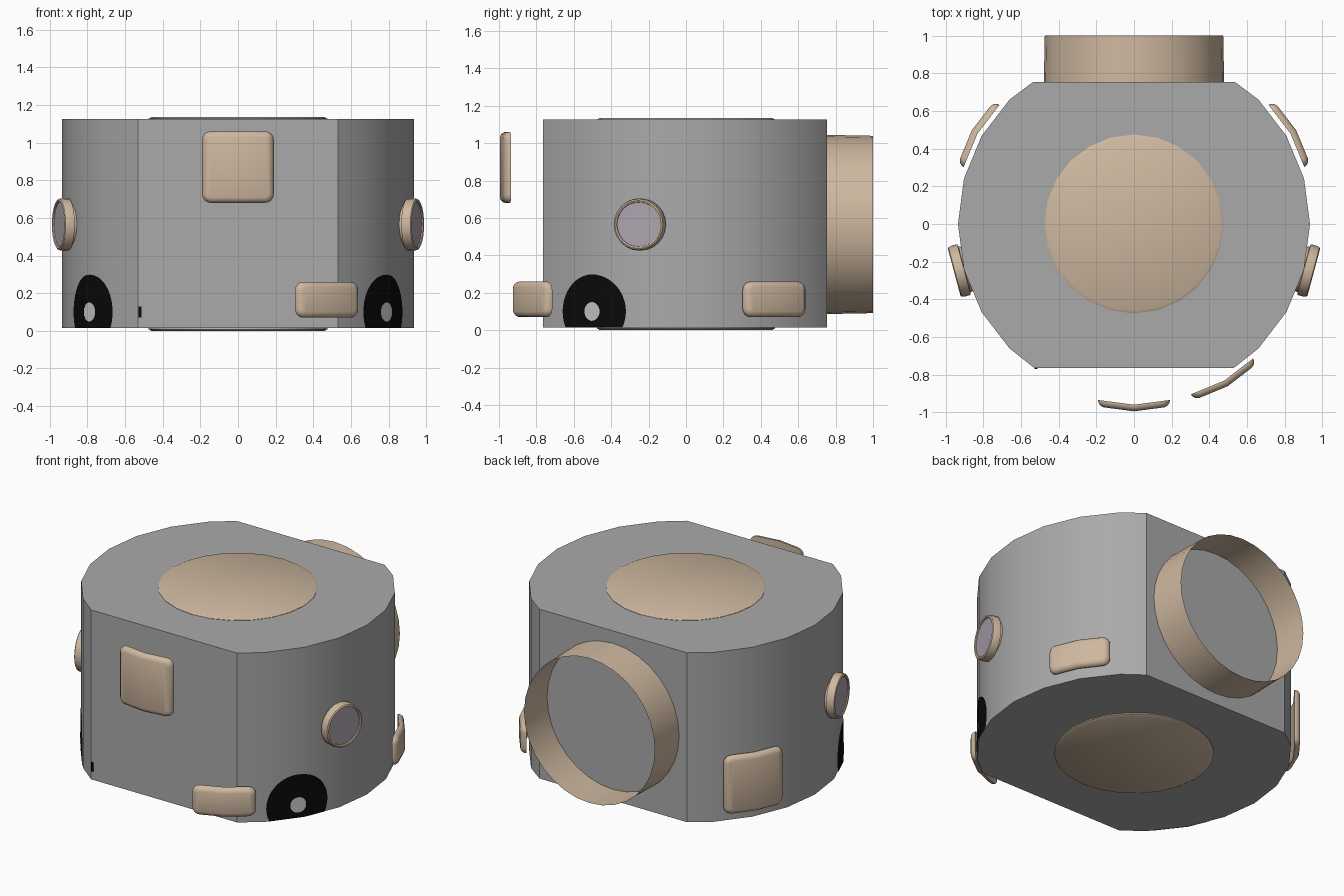
import bpy, bmesh, math
from mathutils import Matrix, Vector

if "Cube" in bpy.data.objects:
    bpy.data.objects.remove(bpy.data.objects["Cube"])


def material(name, rgb):
    m = bpy.data.materials.new(name)
    m.diffuse_color = (*rgb, 1)
    m.use_nodes = True
    m.node_tree.nodes["Principled BSDF"].inputs["Base Color"].default_value = m.diffuse_color
    return m


GREY = material("hull grey", (0.40, 0.40, 0.40))
TAN = material("tan trim", (0.62, 0.48, 0.35))
BLACK = material("black", (0.003, 0.003, 0.003))
LENS = material("lilac grey glass", (0.42, 0.37, 0.43))
HUB = material("light grey", (0.58, 0.58, 0.58))

R, FRONT, BACK, Z0, Z1 = 0.935, -0.765, 0.755, 0.015, 1.125


def finish(name, bm, mat, recalc=True):
    if recalc:
        bmesh.ops.recalc_face_normals(bm, faces=bm.faces)
    me = bpy.data.meshes.new(name)
    bm.to_mesh(me)
    bm.free()
    me.materials.append(mat)
    for p in me.polygons:
        p.use_smooth = True
    me.set_sharp_from_angle(angle=math.radians(32))
    ob = bpy.data.objects.new(name, me)
    bpy.context.collection.objects.link(ob)
    return ob


def skin(bm, loops, cap_start=True, cap_end=True):
    """Bridge closed point loops of equal length."""
    rows = [[bm.verts.new(p) for p in lp] for lp in loops]
    n = len(rows[0])
    for a, b in zip(rows, rows[1:]):
        for i in range(n):
            j = (i + 1) % n
            bm.faces.new((a[i], a[j], b[j], b[i]))
    if cap_start:
        bm.faces.new(rows[0][::-1])
    if cap_end:
        bm.faces.new(rows[-1])


def radial(deg):
    """Frame whose x is tangential, y is up and z points outwards."""
    a = math.radians(deg)
    d = Vector((math.cos(a), math.sin(a), 0))
    t = Vector((-math.sin(a), math.cos(a), 0))
    return Matrix((t, (0, 0, 1), d)).transposed().to_4x4()


def lathe(name, profile, mat, frame, caps=(True, True), sides=24):
    bm = bmesh.new()
    skin(bm, [[(r * math.cos(2 * math.pi * i / sides), r * math.sin(2 * math.pi * i / sides), h)
               for i in range(sides)] for r, h in profile], *caps)
    bm.transform(frame)
    return finish(name, bm, mat, recalc=any(caps))


# hull: 24-sided drum cut flat at front and back
arc = [(R * math.cos(math.radians(k * 15)), R * math.sin(math.radians(k * 15))) for k in range(-3, 4)]
outline = [(0.53, FRONT)] + arc + [(0.535, BACK)]
outline += [(-x, y) for x, y in reversed(outline)]
bm = bmesh.new()
skin(bm, [[(x, y, z) for x, y in outline] for z in (Z0, Z1)])
finish("hull", bm, GREY)

# round hatches on top and underneath
lathe("top_hatch", [(0.475, Z1 - 0.01), (0.475, Z1 + 0.002), (0.46, Z1 + 0.01)], TAN, Matrix())
lathe("bottom_hatch", [(0.46, 0), (0.475, 0.008), (0.475, Z0 + 0.01)], TAN, Matrix())

# open collar at the back
lathe("back_collar", [(0.479, BACK), (0.474, 1.0)], TAN,
      Matrix.Translation((0, 0, 0.565)) @ radial(90), (False, False), 32)

# portholes on both sides
for side, deg in (("right", -15), ("left", 195)):
    frame = Matrix.Translation((0, 0, 0.565)) @ radial(deg)
    lathe(side + "_porthole_ring",
          [(0.12, 0.90), (0.125, 0.932), (0.139, 0.935), (0.14, 0.965), (0.136, 0.984),
           (0.128, 0.989), (0.12, 0.985), (0.118, 0.975)], TAN, frame)
    lathe(side + "_porthole_glass", [(0.119, 0.976), (0.119, 0.979)], LENS, frame)


def panel(name, deg, w, h, zc):
    """Softly rounded plate with a slight fold down the middle."""
    bm = bmesh.new()
    loops = []
    for inset, depth in ((0, 0.96), (0, 0.967), (0.004, 0.979), (0.014, 0.99), (0.03, 0.995)):
        rad = 0.045 - inset
        cx, cy = w / 2 - 0.045, h / 2 - 0.045
        loop = []
        for q, (sx, sy) in enumerate(((1, 1), (-1, 1), (-1, -1), (1, -1))):
            for k in range(5):
                a = math.radians(90 * q + 22.5 * k)
                loop.append((sx * cx + rad * math.cos(a), sy * cy + rad * math.sin(a), depth))
        loops.append(loop)
    skin(bm, loops)
    bmesh.ops.bisect_plane(bm, geom=bm.verts[:] + bm.edges[:] + bm.faces[:],
                           plane_co=(0, 0, 0), plane_no=(1, 0, 0))
    for v in bm.verts:
        v.co.z -= abs(v.co.x) * 0.132
    bm.transform(Matrix.Translation((0, 0, zc)) @ radial(deg))
    finish(name, bm, TAN)


panel("front_panel", -90, 0.38, 0.38, 0.87)
panel("front_low_panel", -60, 0.38, 0.19, 0.165)
panel("back_right_panel", 30, 0.38, 0.19, 0.165)
panel("back_left_panel", 150, 0.38, 0.38, 0.26)


def hull_depth(u, deg):
    """Distance to the drum wall along the direction deg, at tangential offset u."""
    ap = R * math.cos(math.radians(7.5))
    best = 9
    for k in range(24):
        d = math.radians(k * 15 + 7.5 - deg)
        if math.cos(d) > 0.1:
            best = min(best, (ap - u * math.sin(d)) / math.cos(d))
    return best


def decal(name, deg, radius, lift, mat, zc=0.1, cols=48):
    """Disc laid on the drum wall, trimmed at the hull's lower edge."""
    bm = bmesh.new()
    rows = []
    for i in range(cols + 1):
        a = math.pi * i / cols
        u, dz = -radius * math.cos(a), radius * math.sin(a) + 1e-4
        d = hull_depth(u, deg) + lift
        rows.append([bm.verts.new((u, z, d)) for z in (max(Z0, zc - dz), zc + dz)])
    for a, b in zip(rows, rows[1:]):
        bm.faces.new((a[0], b[0], b[1], a[1]))
    bm.transform(radial(deg))
    finish(name, bm, mat, recalc=False)


# painted wheels with hubs on both front corners
for side, deg in (("right", -32.5), ("left", 212.5)):
    decal(side + "_wheel_mark", deg, 0.198, 0.003, BLACK)
    decal(side + "_wheel_hub", deg, 0.05, 0.006, HUB)

# tiny dark mark at the front left edge
bm = bmesh.new()
bmesh.ops.create_cube(bm, size=1)
bm.transform(Matrix.Translation((-0.52, FRONT - 0.001, 0.1)) @ Matrix.Diagonal((0.016, 0.006, 0.06, 1)))
finish("front_edge_mark", bm, BLACK)
